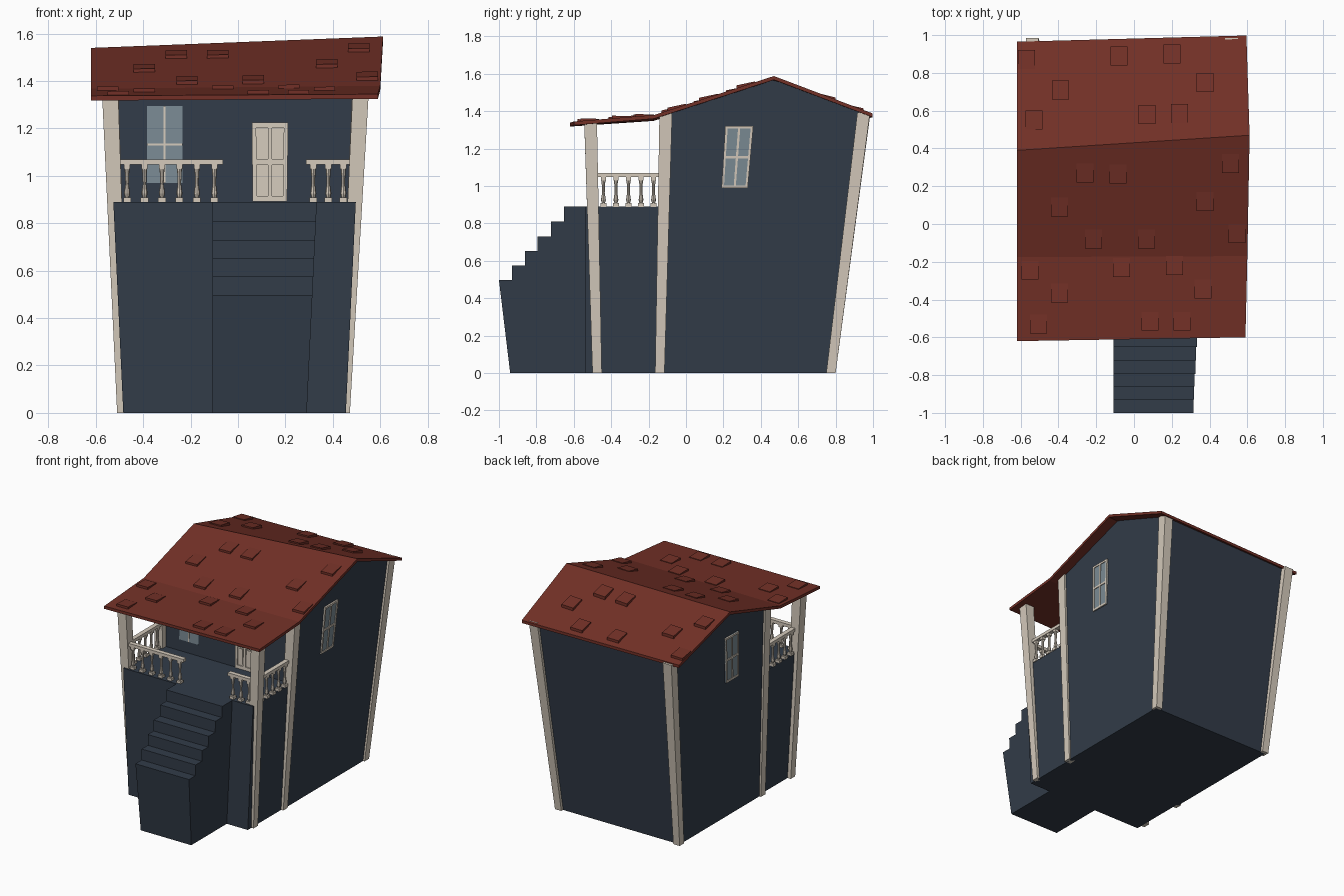
import bpy, bmesh, math
from mathutils import Vector as V

if "Cube" in bpy.data.objects:
    bpy.data.objects.remove(bpy.data.objects["Cube"])


def material(name, rgb):
    m = bpy.data.materials.new(name)
    m.diffuse_color = (*rgb, 1)
    m.use_nodes = True
    m.node_tree.nodes["Principled BSDF"].inputs["Base Color"].default_value = m.diffuse_color
    return m


NAVY = material("navy siding", (0.032, 0.045, 0.066))
RED = material("red roof", (0.17, 0.030, 0.020))
CREAM = material("cream trim", (0.66, 0.59, 0.50))
GLASS = material("window glass", (0.20, 0.26, 0.30))


def finish(name, bm, mat):
    bmesh.ops.recalc_face_normals(bm, faces=bm.faces)
    me = bpy.data.meshes.new(name)
    bm.to_mesh(me)
    bm.free()
    me.materials.append(mat)
    ob = bpy.data.objects.new(name, me)
    bpy.context.collection.objects.link(ob)
    return ob


def loft(bm, *rings):
    """Closed solid through rings of equal point count."""
    rs = [[bm.verts.new(p) for p in r] for r in rings]
    n = len(rs[0])
    for a, b in zip(rs, rs[1:]):
        for i in range(n):
            j = (i + 1) % n
            bm.faces.new((a[i], a[j], b[j], b[i]))
    bm.faces.new(rs[0][::-1])
    bm.faces.new(rs[-1])


def rect(x0, x1, y0, y1, z):
    return [(x0, y0, z), (x1, y0, z), (x1, y1, z), (x0, y1, z)]


def square(x, y, z, w):
    return rect(x - w / 2, x + w / 2, y - w / 2, y + w / 2, z)


# Roof lines from front eave to back eave: left end and right end
ROOF_L = [V((-.62, -.62, 1.338)), V((-.62, -.175, 1.368)), V((-.62, .39, 1.54)), V((-.62, .965, 1.38))]
ROOF_R = [V((.59, -.60, 1.345)), V((.60, -.17, 1.38)), V((.612, .47, 1.588)), V((.595, .998, 1.388))]


def roof_z(x, y):
    t = (x + .62) / 1.22
    row = [a.lerp(b, t) for a, b in zip(ROOF_L, ROOF_R)]
    k = 0 if y < row[1].y else 1 if y < row[2].y else 2
    a, b = row[k], row[k + 1]
    return a.z + (b.z - a.z) * (y - a.y) / (b.y - a.y)


# Roof slab
THICK = V((0, 0, -.02))
bm = bmesh.new()
loft(bm, *[row + [p + THICK for p in row[::-1]] for row in (ROOF_L, ROOF_R)])
finish("roof", bm, RED)

# Raised shingles, lower edge lifted
SHINGLES = [(-.57, .87), (-.39, .71), (-.08, .89), (.20, .90), (.375, .75), (-.53, .55), (.07, .58), (.24, .585),
            (-.26, .27), (-.085, .265), (.51, .32), (-.395, .09), (.375, .12), (-.215, -.08), (.065, -.08),
            (.545, -.05), (-.55, -.245), (-.065, -.23), (.215, -.22), (-.395, -.365), (.365, -.345),
            (-.505, -.53), (.085, -.515), (.255, -.515)]
bm = bmesh.new()
for x, y in SHINGLES:
    ring = rect(x - .045, x + .045, y - .05, y + .05, 0)
    base = [(px, py, roof_z(px, py) - .005) for px, py, _ in ring]
    top = [(px, py, roof_z(px, py) + (.016 if (py < y) == (y < .45) else .005)) for px, py, _ in ring]
    loft(bm, base, top)
finish("shingles", bm, RED)

# House body: flared box with gabled top under the roof
bm = bmesh.new()


def side(xb, xt, yf, ridge, yb):
    ring = [(xb, -.13, 0), (xt, yf, 0), (xt, ridge, 0), (xt, yb, 0), (xb, .78, 0)]
    return [p if i in (0, 4) else (p[0], p[1], roof_z(p[0], p[1]) - .015) for i, p in enumerate(ring)]


loft(bm, side(-.497, -.56, -.10, .394, .945), side(.46, .537, -.10, .465, .965))
finish("house_body", bm, NAVY)

# Porch base
bm = bmesh.new()
loft(bm, rect(-.484, .455, -.54, -.12, 0), rect(-.526, .497, -.54, -.10, .89))
finish("porch_base", bm, NAVY)

# Stairs: stepped profile, right side leaning outward
edges = [-1.0, -.93, -.861, -.795, -.722, -.652]
levels = [.497, .575, .652, .73, .81, .89]
prof = [(-.94, 0)]
for i, (y, z) in enumerate(zip(edges, levels)):
    prof += [(y, z), (edges[i + 1] if i < 5 else -.535, z)]
prof.append((-.535, 0))
bm = bmesh.new()
loft(bm, [(-.108, y, z) for y, z in prof], [(.29 + .048 * z, y, z) for y, z in prof])
finish("stairs", bm, NAVY)

# Six flared corner posts
for label, yb, yt in (("front", -.475, -.51), ("middle", -.14, -.108), ("back", .775, .95)):
    for s, xb, xt in (("left", -.485, -.539), ("right", .447, .517)):
        bm = bmesh.new()
        z = roof_z(xt, yt) - .012
        loft(bm, square(xb, yb, 0, .05), square(xt, yt, z, .068))
        finish(f"{label}_{s}_post", bm, CREAM)


# Railings with turned balusters
def railing(name, a, b, count):
    bm = bmesh.new()
    a, b = V(a), V(b)
    d = (b - a).normalized()
    n = V((-d.y, d.x))

    def bar(z0, z1, w):
        ring = [a - n * w, b - n * w, b + n * w, a + n * w]
        loft(bm, [(p.x, p.y, z0) for p in ring], [(p.x, p.y, z1) for p in ring])
    bar(1.048, 1.070, .016)
    for i in range(count):
        p = a.lerp(b, (i + .5) / count)
        loft(bm, square(p.x, p.y, .888, .032), square(p.x, p.y, .908, .032))
        loft(bm, square(p.x, p.y, 1.03, .026), square(p.x, p.y, 1.05, .026))
        turned = ((.908, .008), (.925, .013), (.94, .011), (.965, .007), (1.01, .009), (1.03, .011))
        loft(bm, *[[(p.x + r * math.cos(k * math.pi / 4), p.y + r * math.sin(k * math.pi / 4), z)
                    for k in range(8)] for z, r in turned])
    finish(name, bm, CREAM)


railing("front_left_railing", (-.505, -.51), (-.063, -.51), 6)
railing("front_right_railing", (.286, -.51), (.476, -.51), 3)
railing("left_railing", (-.515, -.475), (-.515, -.14), 5)
railing("right_railing", (.488, -.475), (.488, -.14), 5)


# Plates laid on a slanted wall patch; each plate is u0,u1,v0,v1 in patch space
def plates(name, corners, out, cells, depth, mat):
    bl, br, tr, tl = map(V, corners)
    bm = bmesh.new()
    for u0, u1, v0, v1 in cells:
        ring = [bl.lerp(br, u).lerp(tl.lerp(tr, u), v) for u, v in ((u0, v0), (u1, v0), (u1, v1), (u0, v1))]
        loft(bm, [p - V(out) * .004 for p in ring], [p + V(out) * depth for p in ring])
    finish(name, bm, mat)


def window(name, corners, out, f, m):
    plates(name + "_glass", corners, out, [(0, 1, 0, 1)], .003, GLASS)
    g = f / 2.2
    bars = [(.5 - m, .5 + m, 0, 1), (0, 1, .5 - m / 2, .5 + m / 2)]
    if f:
        bars += [(0, f, 0, 1), (1 - f, 1, 0, 1), (f, 1 - f, 0, g), (f, 1 - f, 1 - g, 1)]
    plates(name + "_frame", corners, out, bars, .008, CREAM)


def wall_right(y, z):
    return (.46 + .077 * z / 1.39, y, z)


def wall_left(y, z):
    return (-.497 - .063 * z / 1.36, y, z)


def wall_front(x, z):
    return (x, -.13 + .03 * z / 1.37, z)


SIDE_WINDOW = [(.19, .99), (.33, .99), (.36, 1.32), (.21, 1.32)]
window("right_window", [wall_right(*p) for p in SIDE_WINDOW], (1, 0, 0), .09, .04)
window("left_window", [wall_left(*p) for p in SIDE_WINDOW], (-1, 0, 0), .09, .04)
window("front_window", [wall_front(*p) for p in ((-.385, .97), (-.235, .97), (-.235, 1.295), (-.385, 1.295))],
       (0, -1, 0), 0, .025)

# Door: slab, raised stiles and rails, four raised panels
DOOR = [wall_front(*p) for p in ((.062, .892), (.207, .892), (.212, 1.225), (.058, 1.225))]
plates("door_slab", DOOR, (0, -1, 0), [(0, 1, 0, 1)], .004, CREAM)
plates("door_stiles_and_rails", DOOR, (0, -1, 0),
       [(0, .12, 0, 1), (.88, 1, 0, 1), (.44, .56, 0, 1),
        (.12, .44, 0, .07), (.56, .88, 0, .07), (.12, .44, .46, .54), (.56, .88, .46, .54),
        (.12, .44, .93, 1), (.56, .88, .93, 1)], .012, CREAM)
plates("door_panels", DOOR, (0, -1, 0),
       [(u, u + .22, v, v + .33) for u in (.17, .61) for v in (.10, .57)], .009, CREAM)
